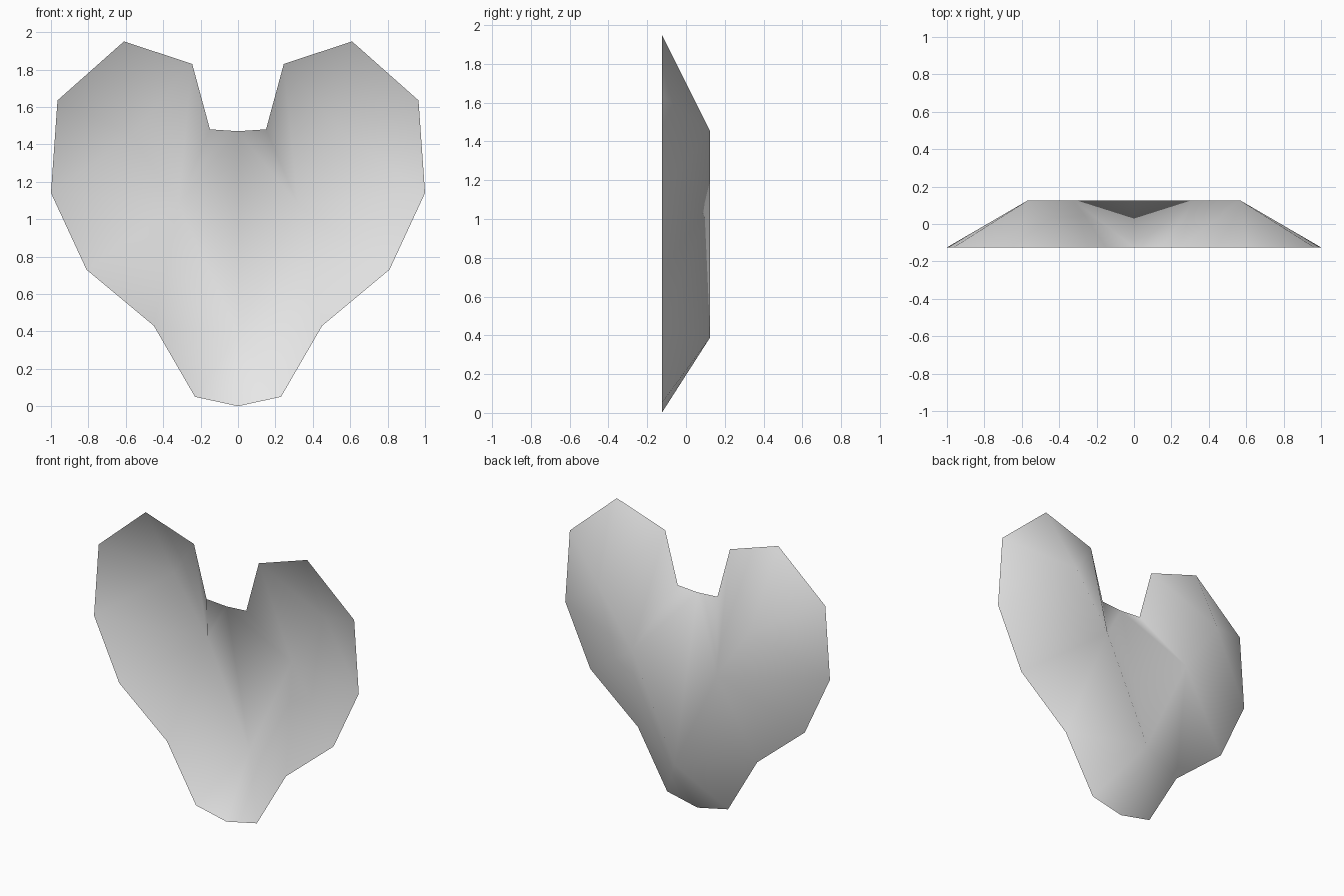
import bpy, bmesh

cube = bpy.data.objects.get("Cube")
if cube:
    bpy.data.objects.remove(cube)

FRONT, BACK = -0.125, 0.125

# Plain grey material
grey = bpy.data.materials.new("light_grey")
grey.use_nodes = True
colour = (0.8, 0.8, 0.8, 1)
grey.diffuse_color = colour
grey.node_tree.nodes["Principled BSDF"].inputs["Base Color"].default_value = colour

# Half of the open rim, from the bottom tip round the lobe to the notch
rim = [(0, 0), (0.23, 0.05), (0.45, 0.43), (0.81, 0.73), (1, 1.14),
       (0.965, 1.635), (0.61, 1.95), (0.245, 1.83), (0.15, 1.48), (0, 1.47)]
# Spine along the back of the shell: tip, bend, lobe
spine = [(0, 0.39), (0.32, 1.08), (0.57, 1.45)]

bm = bmesh.new()
r = [bm.verts.new((x, FRONT, z)) for x, z in rim]
tip, bend, lobe = [bm.verts.new((x, BACK, z)) for x, z in spine]


def fan(centre, ring):
    """Triangles from one spine point to a run of neighbours."""
    for a, b in zip(ring, ring[1:]):
        bm.faces.new((centre, a, b))


# Walls sloping from the rim up to the spine
fan(tip, r[0:3])
fan(bend, [tip] + r[2:5] + [lobe])
fan(lobe, r[4:8] + [bend])
fan(bend, r[7:10] + [tip])

# Mirror the other half and weld the centre line
half = bm.verts[:] + bm.edges[:] + bm.faces[:]
bmesh.ops.mirror(bm, geom=half, axis="X", merge_dist=0.001)
bmesh.ops.remove_doubles(bm, verts=bm.verts[:], dist=0.001)
bmesh.ops.recalc_face_normals(bm, faces=bm.faces[:])

# Outside of the shell looks backwards
if sum(f.normal.y * f.calc_area() for f in bm.faces) < 0:
    bmesh.ops.reverse_faces(bm, faces=bm.faces[:])
for f in bm.faces:
    f.smooth = True

mesh = bpy.data.meshes.new("heart_shell")
bm.to_mesh(mesh)
bm.free()
mesh.materials.append(grey)
shell = bpy.data.objects.new("heart_shell", mesh)
bpy.context.collection.objects.link(shell)
